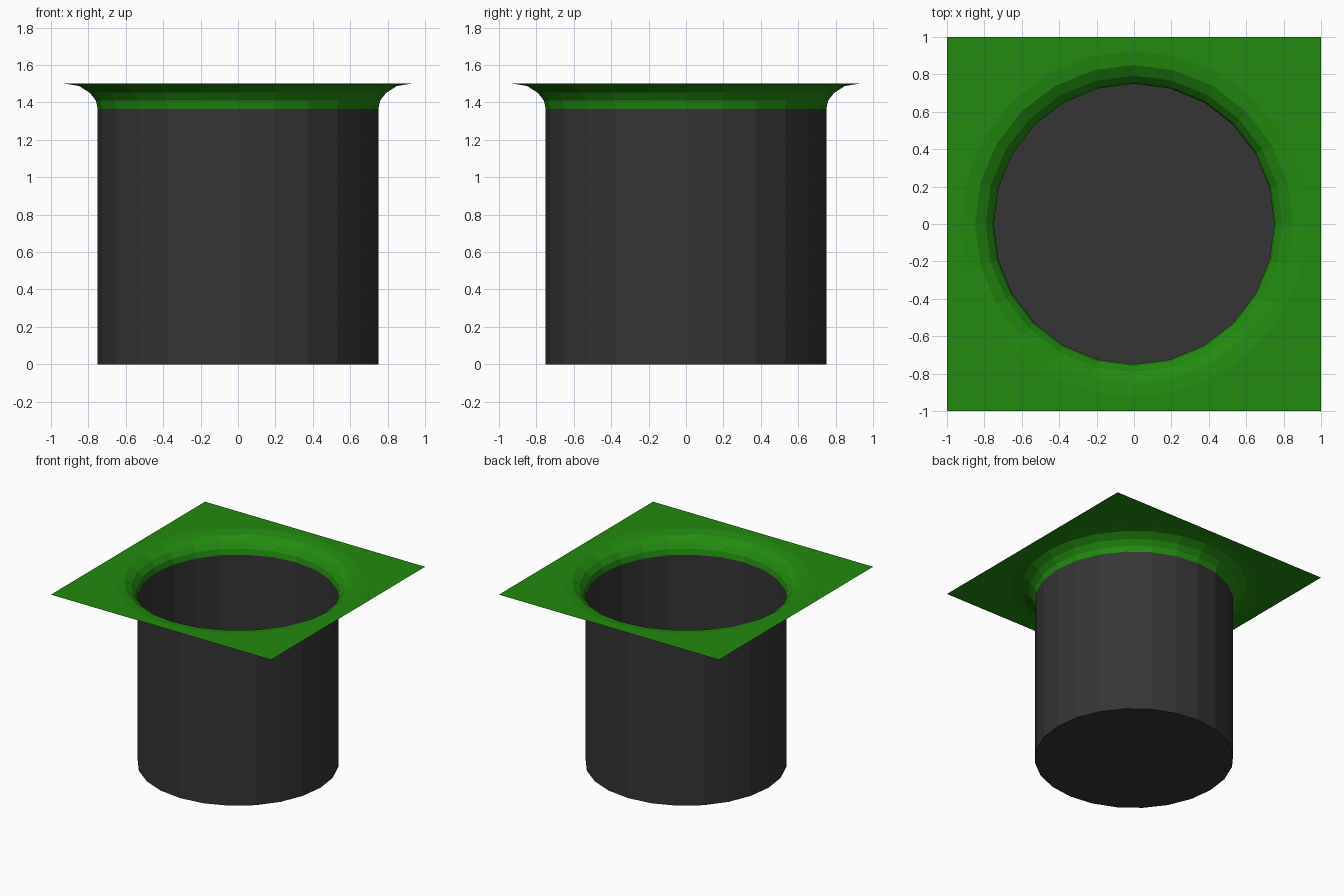
import bpy, bmesh
from math import cos, sin, tau

if "Cube" in bpy.data.objects:
    bpy.data.objects.remove(bpy.data.objects["Cube"])

SIDES = 24
TOP = 1.5


def material(name, rgb):
    mat = bpy.data.materials.new(name)
    mat.diffuse_color = (*rgb, 1)
    mat.use_nodes = True
    mat.node_tree.nodes["Principled BSDF"].inputs["Base Color"].default_value = mat.diffuse_color
    return mat


def circle(bm, r, z):
    return [bm.verts.new((r * cos(tau * i / SIDES), r * sin(tau * i / SIDES), z))
            for i in range(SIDES)]


def square(bm, half, z):
    # ring points pushed outward onto a square outline
    ring = []
    for i in range(SIDES):
        c, s = cos(tau * i / SIDES), sin(tau * i / SIDES)
        k = half / max(abs(c), abs(s))
        ring.append(bm.verts.new((c * k, s * k, z)))
    return ring


def bridge(bm, inner, outer):
    # faces point up / toward the hole axis
    for i in range(SIDES):
        j = (i + 1) % SIDES
        bm.faces.new((inner[i], outer[i], outer[j], inner[j]))


def finish(bm, name, mat):
    mesh = bpy.data.meshes.new(name)
    bm.to_mesh(mesh)
    bm.free()
    mesh.materials.append(mat)
    obj = bpy.data.objects.new(name, mesh)
    bpy.context.collection.objects.link(obj)


# Green square sheet with a rounded lip flowing into the hole
bm = bmesh.new()
lip = [(0.75, 1.365), (0.76, 1.41), (0.793, 1.452), (0.85, 1.488), (0.925, TOP)]
rings = [circle(bm, r, z) for r, z in lip] + [square(bm, 1.0, TOP)]
for a, b in zip(rings, rings[1:]):
    bridge(bm, a, b)
finish(bm, "grass_surface", material("green", (0.016, 0.255, 0.005)))

# Dark open-topped hole wall with a closed floor
bm = bmesh.new()
floor = circle(bm, 0.75, 0.0)
bm.faces.new(floor)
bridge(bm, floor, circle(bm, 0.75, 1.365))
finish(bm, "hole_cup", material("dark_grey", (0.036, 0.036, 0.036)))
